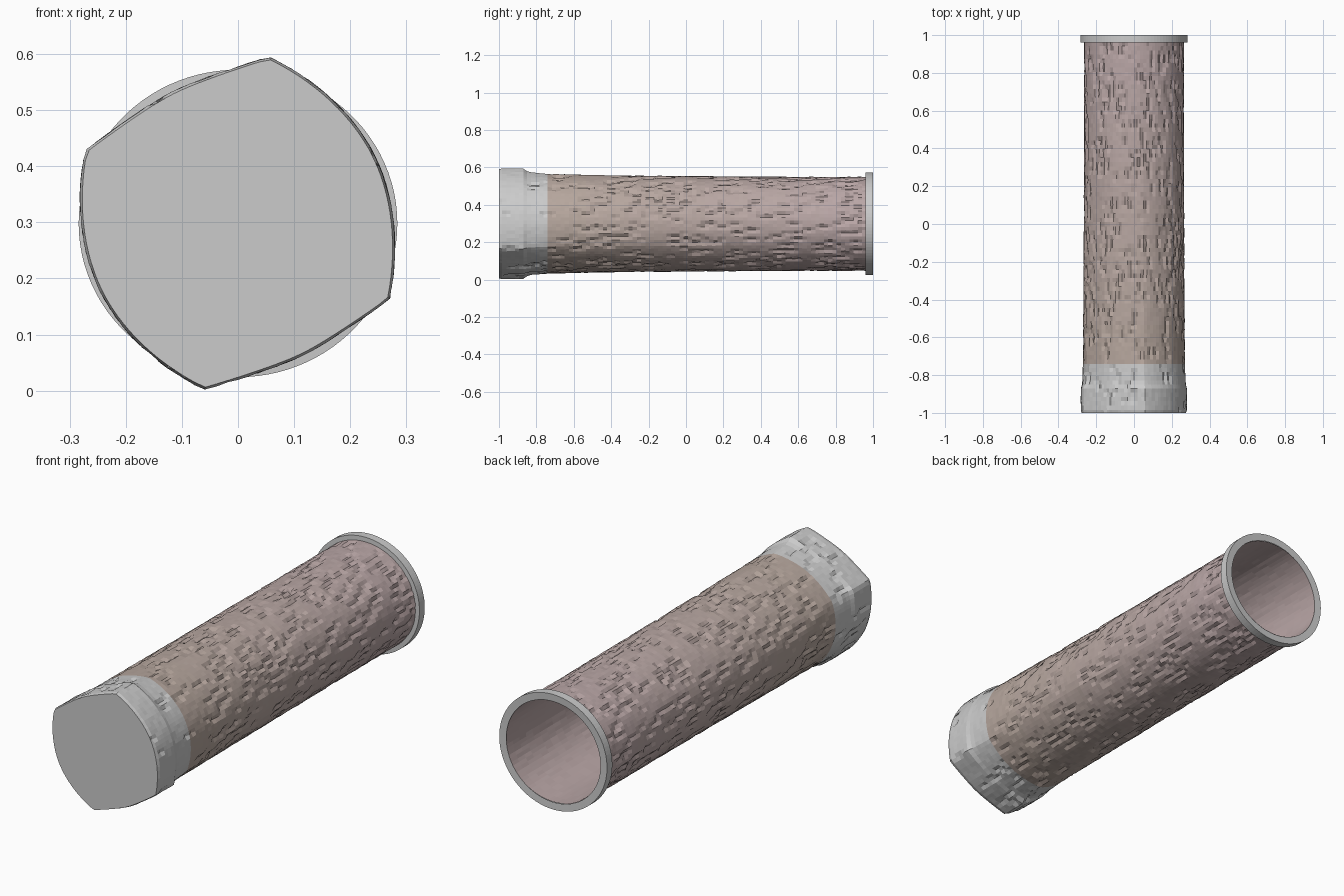
import bpy, bmesh, math, random

if "Cube" in bpy.data.objects:
    bpy.data.objects.remove(bpy.data.objects["Cube"])

random.seed(4)
CZ = 0.298          # height of the tube axis
N = 96              # sides around
CORNERS = [-26.6, 79.4, 154.7, 258.5, 333.4]   # corner angles of the front cap
MIDS = [0.272, 0.262, 0.274, 0.262]            # side radii between the corners


def material(name, rgb):
    m = bpy.data.materials.new(name)
    m.diffuse_color = (*rgb, 1)
    m.use_nodes = True
    m.node_tree.nodes["Principled BSDF"].inputs["Base Color"].default_value = m.diffuse_color
    return m


def square_radius(deg):
    d = (deg + 26.6) % 360 - 26.6
    for a, b, mid in zip(CORNERS, CORNERS[1:], MIDS):
        if a <= d <= b:
            u = abs(2 * (d - a) / (b - a) - 1)
            return mid + (0.302 - mid) * u ** 2.5
    return 0.302


def round_radius(deg, rx, rz):
    a = math.radians(deg)
    return 1 / math.hypot(math.cos(a) / rx, math.sin(a) / rz)


def lerp_table(table, y):
    for (y0, v0), (y1, v1) in zip(table, table[1:]):
        if y <= y1:
            return v0 + (v1 - v0) * max(0, (y - y0) / (y1 - y0))
    return table[-1][1]


# how square the section is along the length
SQUARE = [(-1, 1), (-0.87, 1), (-0.845, 0.62), (-0.74, 0.4), (-0.3, 0.2), (0.6, 0)]


def outer(deg, y):
    t = lerp_table(SQUARE, y)
    return t * square_radius(deg) + (1 - t) * round_radius(deg, 0.264, 0.251)


def build(name, ys, radius, mats=(), bands=None, chips=0, depth=0.009,
          jitter=0.0, cap_start=False, inward=False):
    """Loft rings along y, with optional lengthwise chips in the surface."""
    n_y = len(ys)
    dents = {}
    for _ in range(chips):
        i, j = random.randrange(N), random.randrange(1, max(2, n_y - 1))
        for k in range(random.randint(1, 5)):
            if j + k < n_y - 1:
                dents[(i + k // 3) % N, j + k] = depth * random.uniform(0.6, 1.2)
    bm = bmesh.new()
    rings = []
    for j, y in enumerate(ys):
        ring = []
        for i in range(N):
            deg = 360 * i / N
            r = radius(deg, y) - dents.get((i, j), 0)
            if 0 < j < n_y - 1:
                r += random.uniform(-jitter, jitter)
            a = math.radians(deg)
            ring.append(bm.verts.new((r * math.cos(a), y, CZ + r * math.sin(a))))
        rings.append(ring)
    for j in range(n_y - 1):
        for i in range(N):
            k = (i + 1) % N
            f = bm.faces.new((rings[j][i], rings[j + 1][i], rings[j + 1][k], rings[j][k]))
            if bands:
                f.material_index = bands((ys[j] + ys[j + 1]) / 2)
    if cap_start:
        bm.faces.new(rings[0])
    bmesh.ops.recalc_face_normals(bm, faces=bm.faces[:])
    out = sum(f.normal.x * f.calc_center_median().x for f in bm.faces)
    if (out > 0) == inward:
        bmesh.ops.reverse_faces(bm, faces=bm.faces[:])
    me = bpy.data.meshes.new(name)
    bm.to_mesh(me)
    bm.free()
    ob = bpy.data.objects.new(name, me)
    bpy.context.collection.objects.link(ob)
    for m in mats:
        me.materials.append(m)
    return ob


def steps(a, b, n):
    return [a + (b - a) * i / n for i in range(n + 1)]


# colours fade from tan at the front to pink at the back
BANDS = 8
tan, pink = (0.47, 0.385, 0.34), (0.49, 0.385, 0.385)
fade = [material(f"tube_tint_{i}", [p + (q - p) * i / (BANDS - 1) for p, q in zip(tan, pink)])
        for i in range(BANDS)]

# squarish closed cap at the front
cap = [-1, -0.985] + steps(-0.96, -0.87, 4) + steps(-0.85, -0.74, 5)
build("front_cap", cap, lambda d, y: outer(d, y) - (0.004 if y == -1 else 0),
      chips=45, jitter=0.001, cap_start=True)

# long chipped tube
build("tube_body", steps(-0.74, 0.965, 75), outer, fade,
      lambda y: min(BANDS - 1, int((y + 0.74) / 1.7 * BANDS)),
      chips=620, jitter=0.0012)

# hollow interior with a closed bottom
build("tube_lining", steps(-0.97, 0.998, 40), lambda d, y: outer(d, y) * 0.95,
      [fade[-1]], jitter=0.001, cap_start=True, inward=True)


# raised grey rim: outer band, then its two flat edges closed inwards
def rim(name, y0, y1, k0, k1):
    build(name, [y0, y1] if y0 != y1 else [y0, y0 + 0.001],
          lambda d, y: round_radius(d, 0.284, 0.274) * (k0 if y == y0 else k1))


rim("rim_band", 0.96, 1.0, 1.0, 1.0)
rim("rim_front_edge", 0.96, 0.96, 0.92, 1.0)
rim("rim_back_edge", 0.998, 1.0, 0.875, 1.0)
